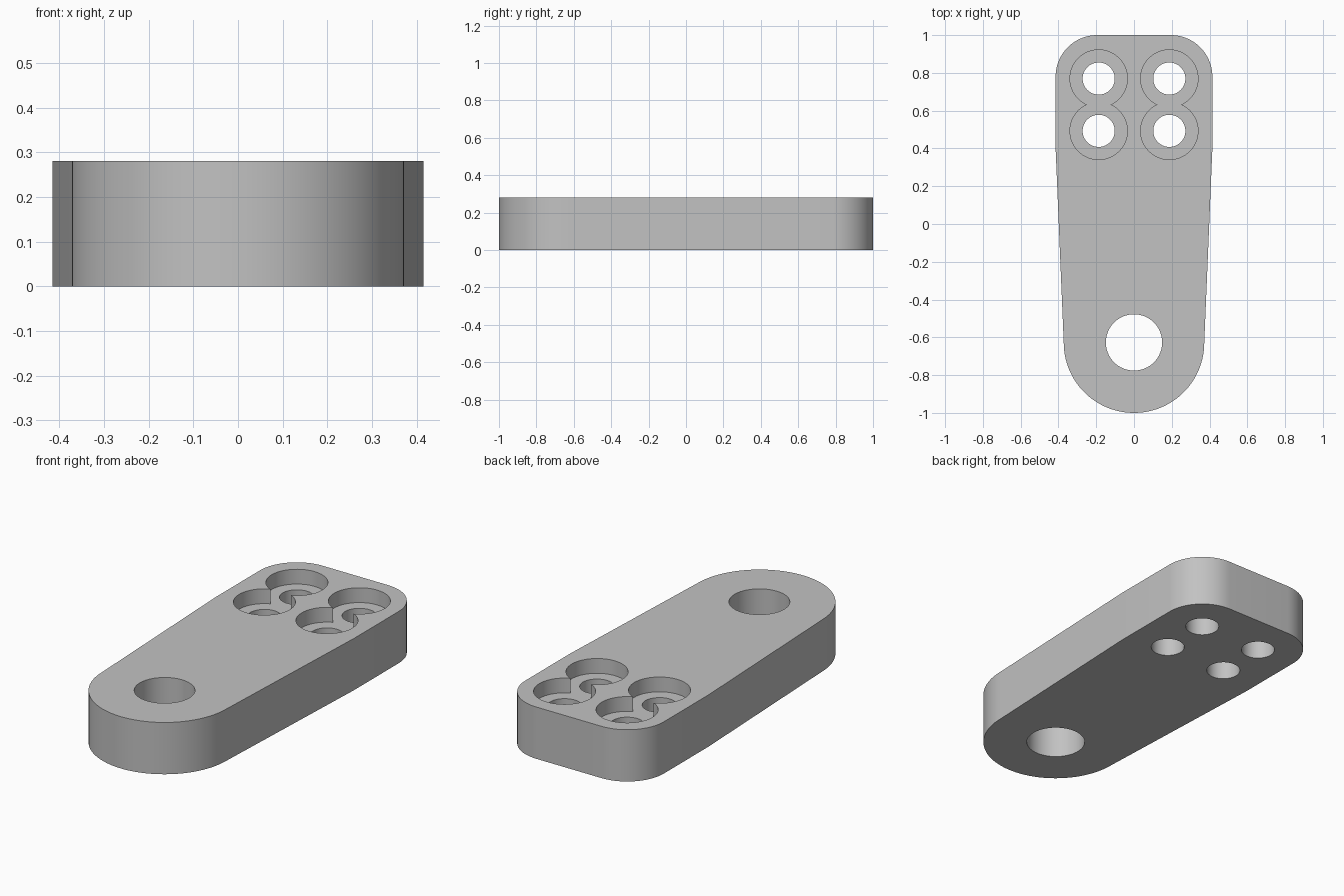
import bpy, bmesh
from math import sin, cos, pi, radians

cube = bpy.data.objects.get("Cube")
if cube:
    bpy.data.objects.remove(cube, do_unlink=True)

HEIGHT = 0.28
BORE_FLOOR = 0.20        # floor of the counterbores
HALF_WIDTH = 0.415
CORNER = 0.22
END_RADIUS = 0.372

grey = bpy.data.materials.new("grey")
grey.use_nodes = True
colour = (0.54, 0.54, 0.54, 1)
grey.diffuse_color = colour
grey.node_tree.nodes["Principled BSDF"].inputs["Base Color"].default_value = colour


def arc(cx, cy, r, start, end, steps):
    angles = [radians(start + (end - start) * i / steps) for i in range(steps + 1)]
    return [(cx + r * cos(a), cy + r * sin(a)) for a in angles]


def prism(name, outline, bottom, top):
    """Extrude a counter-clockwise outline between two heights."""
    bm = bmesh.new()
    face = bm.faces.new([bm.verts.new((x, y, bottom)) for x, y in outline])
    result = bmesh.ops.extrude_face_region(bm, geom=[face])
    verts = [v for v in result["geom"] if isinstance(v, bmesh.types.BMVert)]
    bmesh.ops.translate(bm, verts=verts, vec=(0, 0, top - bottom))
    bmesh.ops.recalc_face_normals(bm, faces=bm.faces)
    mesh = bpy.data.meshes.new(name)
    bm.to_mesh(mesh)
    bm.free()
    mesh.materials.append(grey)
    obj = bpy.data.objects.new(name, mesh)
    bpy.context.collection.objects.link(obj)
    return obj


def drill(x, y, r, bottom):
    """Cut a round hole down to the given height."""
    cutter = prism("hole_cutter", arc(x, y, r, 0, 360, 64)[:-1], bottom, HEIGHT + 0.1)
    cutter.hide_render = True
    mod = plate.modifiers.new("hole", "BOOLEAN")
    mod.operation = "DIFFERENCE"
    mod.solver = "EXACT"
    mod.object = cutter
    bpy.ops.object.modifier_apply(modifier=mod.name)
    bpy.data.objects.remove(cutter, do_unlink=True)


# Tapered plate: round front end, straight rear sides, rounded rear corners
inner = HALF_WIDTH - CORNER
outline = arc(0, END_RADIUS - 1, END_RADIUS, 180, 360, 64)
outline += [(HALF_WIDTH, 0.40)]
outline += arc(inner, 1 - CORNER, CORNER, 0, 90, 20)
outline += arc(-inner, 1 - CORNER, CORNER, 90, 180, 20)
outline += [(-HALF_WIDTH, 0.40)]
plate = prism("lever_plate", outline, 0, HEIGHT)
bpy.context.view_layer.objects.active = plate
plate.select_set(True)

# Pivot hole
drill(0, -0.627, 0.149, -0.1)

# Four counterbored screw holes
for x in (-0.187, 0.187):
    for y in (0.493, 0.77):
        drill(x, y, 0.152, BORE_FLOOR)
        drill(x, y, 0.085, -0.1)

bpy.ops.object.shade_smooth_by_angle(angle=radians(30))
